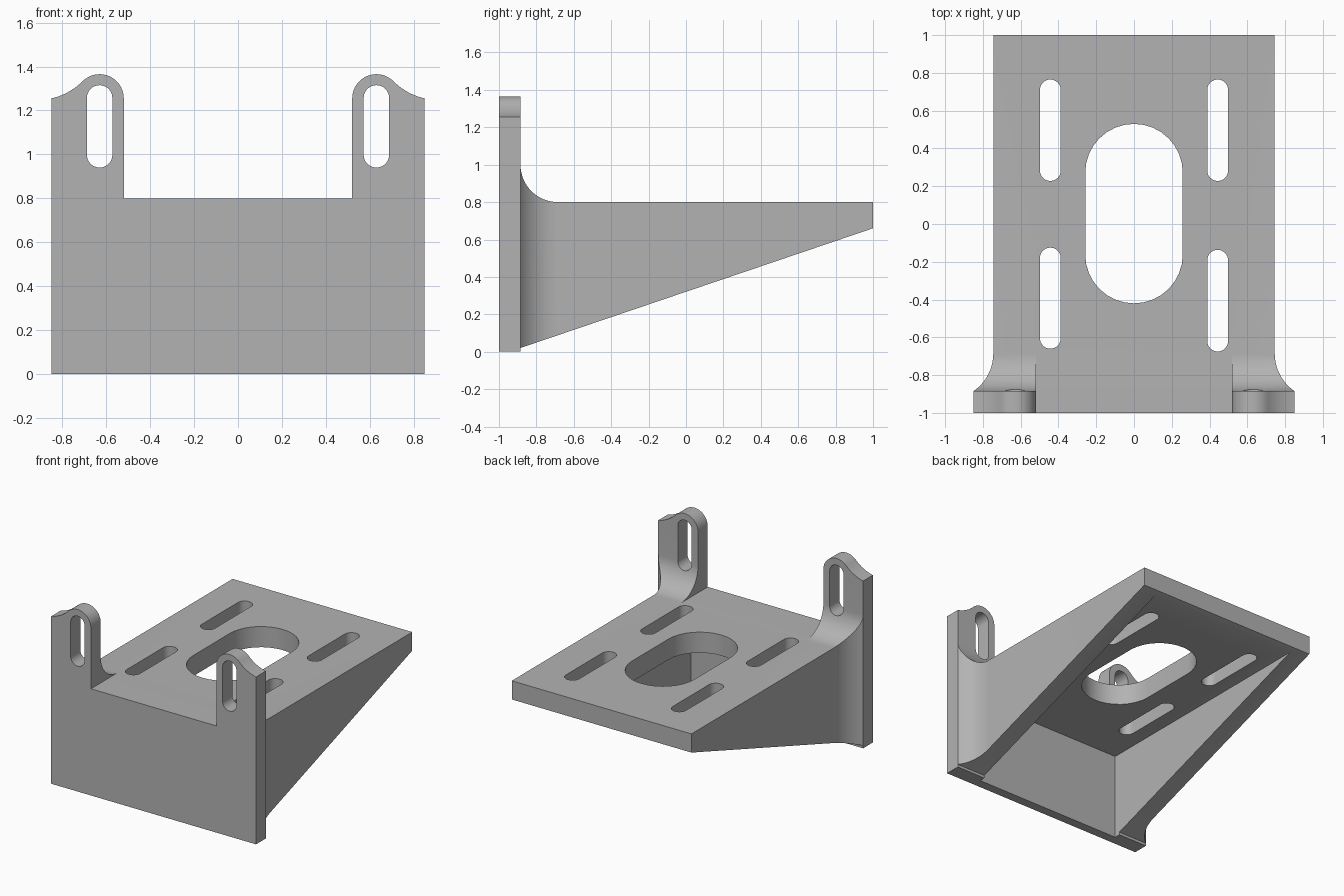
import bpy, bmesh
from math import cos, sin, pi, radians, atan2
from mathutils import Vector

cube = bpy.data.objects.get("Cube")
if cube:
    bpy.data.objects.remove(cube, do_unlink=True)

grey = bpy.data.materials.new("plain grey")
grey.use_nodes = True
GREY = (0.45, 0.45, 0.45, 1)
grey.diffuse_color = GREY
grey.node_tree.nodes["Principled BSDF"].inputs["Base Color"].default_value = GREY


def arc(cx, cy, r, a0, a1, n=16):
    """Points on an arc, angles in radians."""
    return [(cx + r * cos(a0 + (a1 - a0) * i / n),
             cy + r * sin(a0 + (a1 - a0) * i / n)) for i in range(n + 1)]


def prism(name, outline, axis, lo, hi):
    """Extrude a 2D outline along one axis from lo to hi."""
    place = {"x": lambda u, v, w: (w, u, v),
             "y": lambda u, v, w: (u, w, v),
             "z": lambda u, v, w: (u, v, w)}[axis]
    bm = bmesh.new()
    face = bm.faces.new([bm.verts.new(place(u, v, lo)) for u, v in outline])
    geom = bmesh.ops.extrude_face_region(bm, geom=[face])["geom"]
    shift = Vector(place(0, 0, hi - lo))
    bmesh.ops.translate(bm, verts=[g for g in geom if isinstance(g, bmesh.types.BMVert)], vec=shift)
    bmesh.ops.recalc_face_normals(bm, faces=bm.faces)
    mesh = bpy.data.meshes.new(name)
    bm.to_mesh(mesh)
    bm.free()
    mesh.materials.append(grey)
    obj = bpy.data.objects.new(name, mesh)
    bpy.context.collection.objects.link(obj)
    return obj


def box(name, x, y0, y1, z0, z1):
    return prism(name, [(-x, y0), (x, y0), (x, y1), (-x, y1)], "z", z0, z1)


def slot(cx, lo, hi, r):
    """Upright rounded slot outline."""
    return arc(cx, hi - r, r, 0, pi) + arc(cx, lo + r, r, pi, 2 * pi)


def combine(target, tool, operation):
    mod = target.modifiers.new(operation, "BOOLEAN")
    mod.operation, mod.solver, mod.object = operation, "EXACT", tool
    bpy.context.view_layer.objects.active = target
    bpy.ops.object.modifier_apply(modifier=mod.name)
    bpy.data.objects.remove(tool, do_unlink=True)


def mirrored(half):
    return half + [(-u, v) for u, v in reversed(half)]


HALF, INNER, TOP, BACK = 0.85, 0.52, 0.8, -0.885
TAB_X, TAB_Z, TAB_R = 0.63, 1.255, 0.11

# Front plate with two eared tabs
swoop_r, swoop_a = 0.29, radians(45)
sx = TAB_X + (TAB_R + swoop_r) * cos(swoop_a)
sz = TAB_Z + (TAB_R + swoop_r) * sin(swoop_a)
end_a = atan2(TAB_Z - sz, HALF - sx)
ear = arc(sx, sz, swoop_r, end_a, swoop_a - pi, 10)
ear[0] = (HALF, TAB_Z)
crown = arc(TAB_X, TAB_Z, TAB_R, swoop_a, pi, 20)[1:]
bracket = prism("mounting_bracket",
                mirrored([(HALF, 0)] + ear + crown + [(INNER, TOP)]),
                "y", -1, BACK)

# Wedge body: plan outline with side fillets, trimmed by the side profile
side_r, y0 = 0.243, -0.685
side = arc(0.745 + side_r, y0, side_r, pi,
           pi + atan2(y0 - BACK, side_r - 0.105))
side[-1] = (HALF, BACK)
body = prism("body", mirrored([(0.745, 1)] + side + [(0.8, -0.95)]), "z", -0.5, 1.5)
fillet = arc(BACK + 0.2, TOP + 0.2, 0.2, 1.5 * pi, pi)
profile = prism("profile", [(-0.95, 0), (-0.945, 0), (1, 0.66), (1, TOP)] + fillet + [(-0.95, 1)],
                "x", -1, 1)
combine(body, profile, "INTERSECT")
combine(body, box("gap_cutter", INNER, -1.2, -0.6, TOP, 2), "DIFFERENCE")
combine(bracket, body, "UNION")

# Hollow underside and the large centre opening
combine(bracket, box("cavity_cutter", 0.61, -0.93, 1.2, -0.5, 0.645), "DIFFERENCE")
combine(bracket, prism("opening_cutter", slot(0, -0.42, 0.53, 0.258), "z", 0.4, 1.2), "DIFFERENCE")

# Adjustment slots in the table and the tabs
for s, low, high in ((-1, -0.66, -0.125), (1, -0.675, -0.137)):
    for a, b in ((low, high), (0.228, 0.765)):
        combine(bracket, prism("slot_cutter", slot(s * 0.443, a, b, 0.055), "z", 0.4, 1.2), "DIFFERENCE")
    combine(bracket, prism("tab_slot_cutter", slot(s * TAB_X, 0.94, 1.315, 0.058), "y", -1.2, -0.5),
            "DIFFERENCE")

bpy.ops.object.select_all(action="DESELECT")
bracket.select_set(True)
bpy.context.view_layer.objects.active = bracket
bpy.ops.object.shade_smooth_by_angle(angle=radians(30))
